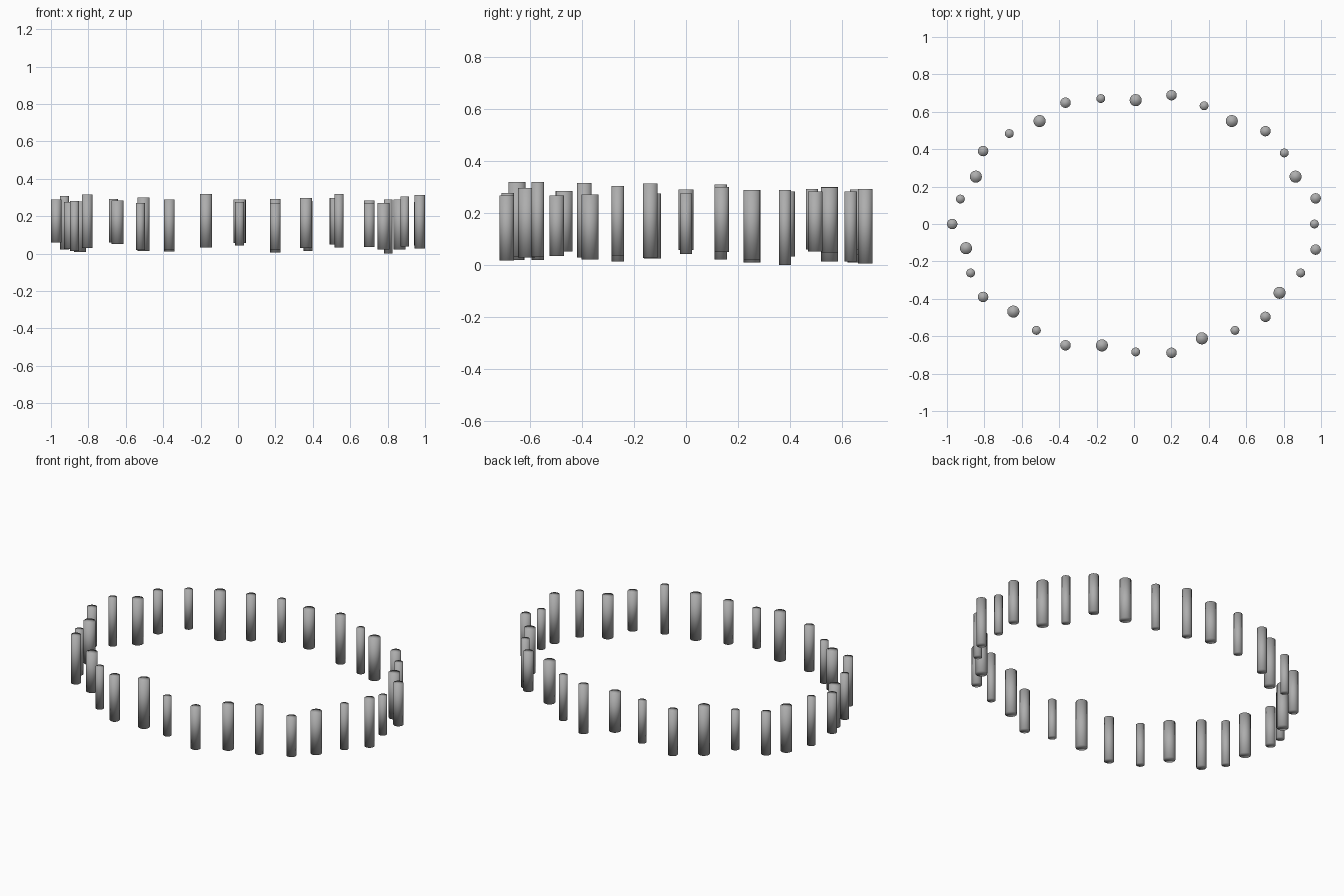
import bpy
import math

if "Cube" in bpy.data.objects:
    bpy.data.objects.remove(bpy.data.objects["Cube"])

COUNT = 32
CENTRE_X = 0.009                   # ring is nudged so its bounds are centred
RADIUS = [0.0238, 0.028, 0.0325]   # post thickness repeats every three
RING_A = [0.9555, 0.981, 0.925]    # half width of the oval, same cycle
RING_B = [0.684, 0.702, 0.662]     # half depth of the oval, same cycle
LENGTH = [0.232, 0.250, 0.268, 0.287]  # post height repeats every four

grey = bpy.data.materials.new("post grey")
grey.diffuse_color = (0.42, 0.42, 0.42, 1.0)
grey.use_nodes = True
grey.node_tree.nodes["Principled BSDF"].inputs["Base Color"].default_value = grey.diffuse_color


def add_post(i):
    t = 2 * math.pi * i / COUNT
    k = i % 3
    bpy.ops.mesh.primitive_cylinder_add(
        vertices=16, radius=RADIUS[k], depth=LENGTH[i % 4],
        location=(CENTRE_X + RING_A[k] * math.cos(t),
                  RING_B[k] * math.sin(t),
                  0.1595 + 0.0165 * math.sin(1.7 * i)))
    post = bpy.context.object
    post.name = f"fence_post_{i + 1:02d}"
    post.data.materials.append(grey)
    # caps and sides share soft normals
    bpy.ops.object.shade_smooth()


# oval ring of posts, with gently waving heights
for i in range(COUNT):
    add_post(i)
